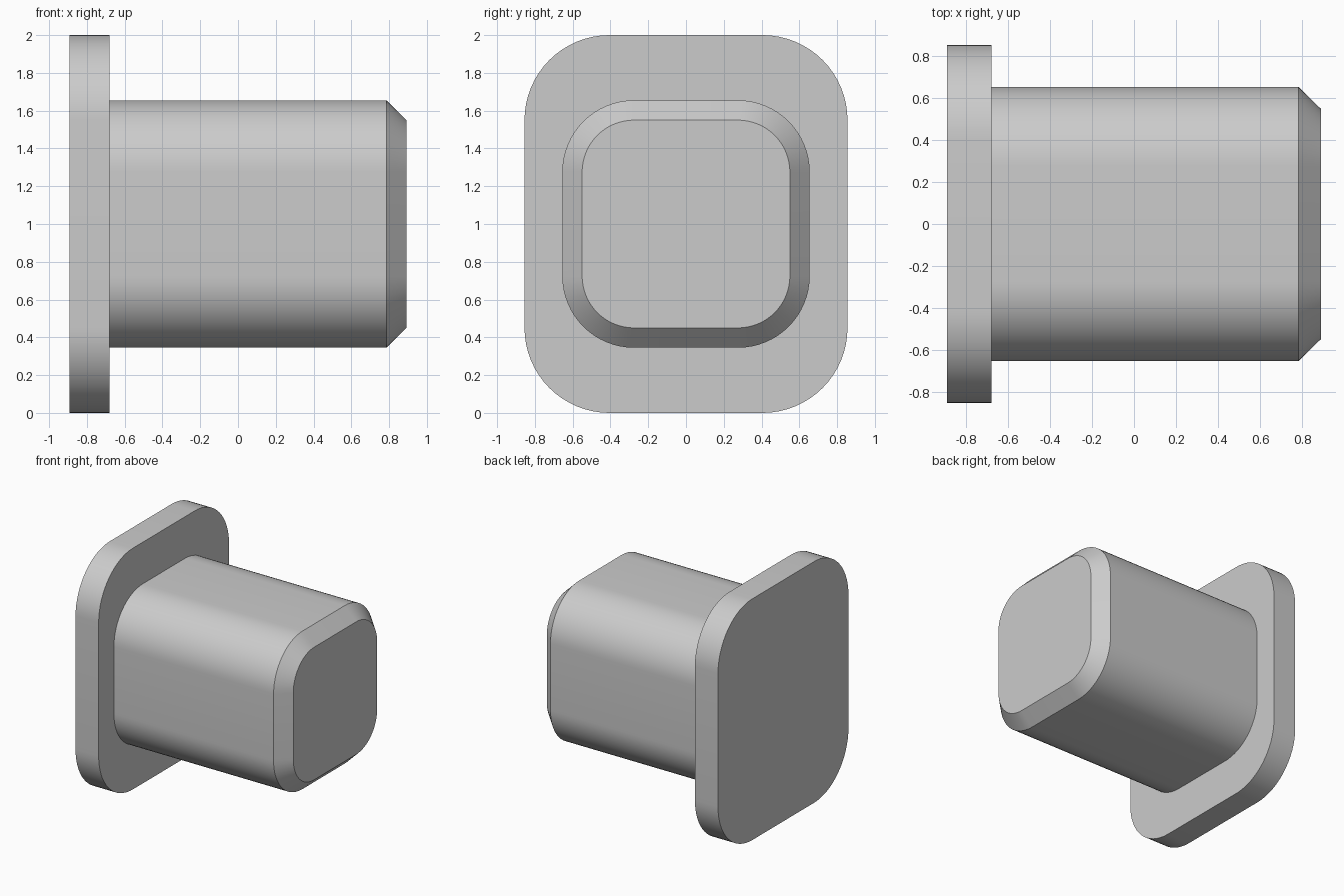
import bpy, bmesh
from math import cos, sin, pi

cube = bpy.data.objects.get("Cube")
if cube:
    bpy.data.objects.remove(cube, do_unlink=True)

grey = bpy.data.materials.new("light_grey")
grey.use_nodes = True
colour = (0.6, 0.6, 0.6, 1)
grey.diffuse_color = colour
grey.node_tree.nodes["Principled BSDF"].inputs["Base Color"].default_value = colour

CENTRE_Z = 1.0
STEPS = 16  # segments per rounded corner


def rounded_ring(bm, x, half_y, half_z, radius):
    """Rounded rectangle across the x axis, counterclockwise seen from +x."""
    ring = []
    for corner, (sy, sz) in enumerate([(1, 1), (-1, 1), (-1, -1), (1, -1)]):
        for i in range(STEPS + 1):
            a = (corner + i / STEPS) * pi / 2
            y = sy * (half_y - radius) + radius * cos(a)
            z = sz * (half_z - radius) + radius * sin(a)
            ring.append(bm.verts.new((x, y, CENTRE_Z + z)))
    return ring


def loft(name, sections, cap_start=False, cap_end=False):
    """Skin a row of rounded sections, with optional end caps."""
    bm = bmesh.new()
    rings = [rounded_ring(bm, *s) for s in sections]
    for a, b in zip(rings, rings[1:]):
        for i in range(len(a)):
            j = (i + 1) % len(a)
            bm.faces.new((a[i], a[j], b[j], b[i]))
    if cap_start:
        bm.faces.new(rings[0][::-1])
    if cap_end:
        bm.faces.new(rings[-1])
    mesh = bpy.data.meshes.new(name)
    bm.to_mesh(mesh)
    bm.free()
    mesh.materials.append(grey)
    obj = bpy.data.objects.new(name, mesh)
    bpy.context.collection.objects.link(obj)
    bpy.ops.object.select_all(action="DESELECT")
    obj.select_set(True)
    bpy.context.view_layer.objects.active = obj
    bpy.ops.object.shade_smooth_by_angle(angle=pi / 6)
    return obj


# Section where the shaft meets the flange
shaft_base = (-0.68, 0.655, 0.655, 0.38)

# Flange plate, its inner face ending at the shaft
loft("flange", [(-0.892, 0.855, 1.0, 0.45),
                (-0.68, 0.855, 1.0, 0.45),
                shaft_base], cap_start=True)

# Shaft with a chamfered tip
loft("shaft", [shaft_base,
               (0.785, 0.655, 0.655, 0.38),
               (0.892, 0.55, 0.55, 0.275)], cap_end=True)
